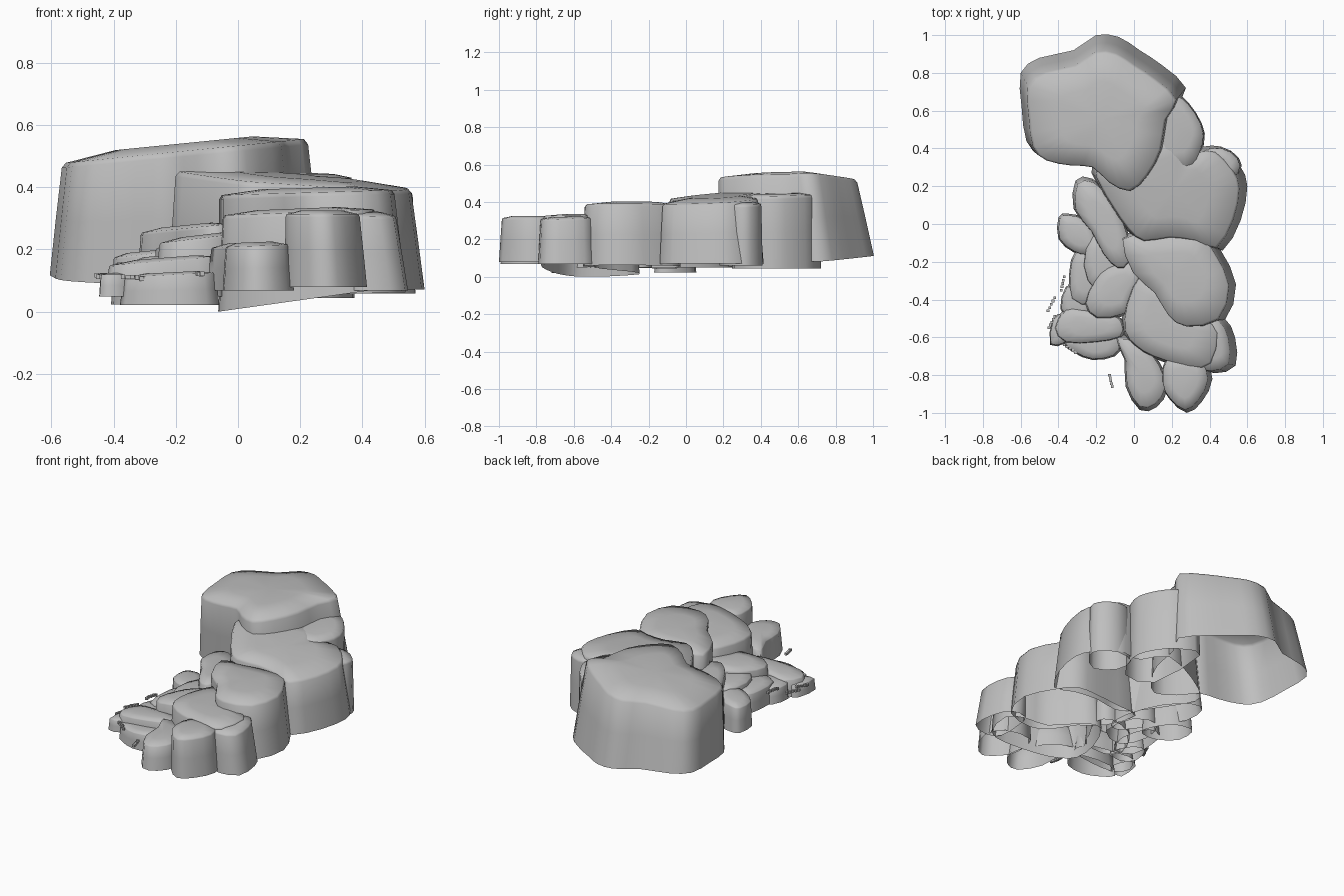
import bpy, bmesh, math, random
from mathutils import Vector

if "Cube" in bpy.data.objects:
    bpy.data.objects.remove(bpy.data.objects["Cube"])

random.seed(4)
grey = bpy.data.materials.new("stone grey")
grey.diffuse_color = (0.52, 0.52, 0.52, 1)
grey.use_nodes = True
grey.node_tree.nodes["Principled BSDF"].inputs["Base Color"].default_value = grey.diffuse_color


def smooth_outline(pts, steps=2):
    """Closed Catmull-Rom curve through the outline points."""
    p = [Vector(q) for q in pts]
    n, out = len(p), []
    for i in range(n):
        a, b, c, d = p[i - 1], p[i], p[(i + 1) % n], p[(i + 2) % n]
        for s in range(steps):
            t = s / steps
            out.append(0.5 * (2 * b + (c - a) * t + (2 * a - 5 * b + 4 * c - d) * t * t
                              + (3 * b - a - 3 * c + d) * t ** 3))
    return out


def rock(name, pts, top, bottom, taper=0.92, dome=0.01, shift=(0, 0), grow=1.0):
    """Open-bottomed boulder shell; top and bottom are (z, x slope, y slope)."""
    outline = smooth_outline(pts)
    c = sum(outline, Vector((0, 0))) / len(outline)
    outline = [c + (v - c) * grow for v in outline]

    def plane(pl, v):
        return pl[0] + pl[1] * (v.x - c.x) + pl[2] * (v.y - c.y)

    bm = bmesh.new()
    rings = []
    # (scale, height fraction, extra height)
    for k, f, up in ((1, 0, 0), ((1 + taper) / 2, 0.5, 0), (taper, 0.96, 0),
                     (taper - 0.03, 1, 0), (0.5, 1, dome)):
        ring = []
        for v in outline:
            q = c + (v - c) * k + Vector(shift) * f
            zb, zt = plane(bottom, v), plane(top, q)
            ring.append(bm.verts.new((q.x, q.y, zb + (zt - zb) * f + up)))
        rings.append(ring)
    n = len(outline)
    for lo, hi in zip(rings, rings[1:]):
        for i in range(n):
            j = (i + 1) % n
            bm.faces.new((lo[i], lo[j], hi[j], hi[i]))
    q = c + Vector(shift)
    tip = bm.verts.new((q.x, q.y, plane(top, q) + dome))
    for i in range(n):
        bm.faces.new((rings[-1][i], rings[-1][(i + 1) % n], tip))
    area = sum((outline[i - 1] - c).cross(outline[i] - c) for i in range(n))
    if area < 0:
        bmesh.ops.reverse_faces(bm, faces=bm.faces)
    me = bpy.data.meshes.new(name)
    bm.to_mesh(me)
    bm.free()
    me.materials.append(grey)
    ob = bpy.data.objects.new(name, me)
    bpy.context.collection.objects.link(ob)
    bpy.ops.object.select_all(action='DESELECT')
    ob.select_set(True)
    bpy.context.view_layer.objects.active = ob
    bpy.ops.object.shade_smooth_by_angle(angle=math.radians(85))


# Large boulders, stepping down from back to front
rock("back_boulder", [(-.6, .8), (-.5, .88), (-.32, .92), (-.2, 1), (-.08, .99), (.03, .92), (.15, .84),
     (.275, .72), (.21, .6), (.18, .42), (.1, .27), (0, .18), (-.12, .23), (-.22, .32), (-.34, .33),
     (-.49, .36), (-.57, .44), (-.595, .62)],
     (.518, .1, 0), (.095, -.04, .05), .9, .025, (-.005, -.05))
rock("side_column", [(.1, .7), (.22, .69), (.29, .64), (.36, .53), (.37, .42), (.28, .26), (.1, .3)],
     (.435, -.02, .02), (.045, 0, 0), .95, .01)
rock("middle_boulder", [(.2, .55), (.3, .42), (.37, .41), (.46, .41), (.56, .31), (.6, .2), (.565, .02),
     (.47, -.14), (.35, -.1), (.2, -.08), (.05, -.1), (-.04, -.03), (-.13, .1), (-.2, .22), (-.22, .32),
     (-.05, .45)],
     (.42, -.07, .05), (.065, .02, 0), .92, .015, (-.012, -.012))
rock("middle_edge_block", [(.34, .38), (.46, .41), (.555, .35), (.56, .27), (.45, .18), (.34, .26)],
     (.39, -.05, 0), (.06, 0, 0), .93, .01)
rock("right_boulder", [(.08, -.04), (.25, -.03), (.38, -.04), (.46, -.14), (.54, -.32), (.48, -.51),
     (.3, -.55), (.2, -.49), (.12, -.36), (0, -.25), (-.06, -.06)],
     (.385, .03, 0), (.055, .03, 0), .94, .015, (-.02, -.01))
rock("front_boulder", [(.03, -.25), (.13, -.29), (.25, -.46), (.38, -.5), (.46, -.58), (.42, -.75),
     (.3, -.77), (.1, -.71), (0, -.65), (-.06, -.57), (-.05, -.42)],
     (.32, .04, 0), (.035, .14, 0), .94, .012)

# Blocks along the front edge
rock("front_right_block", [(.38, -.5), (.48, -.5), (.535, -.6), (.538, -.75), (.43, -.79), (.35, -.75),
     (.35, -.6)], (.312, -.03, .03), (.07, 0, 0), .92, .01, (-.03, 0))
rock("front_block", [(.18, -.69), (.36, -.7), (.415, -.82), (.36, -.94), (.28, -1), (.19, -.93),
     (.15, -.84)], (.315, 0, 0), (.08, 0, 0), .9, .012, (-.01, 0))
rock("front_left_block", [(-.1, -.59), (.04, -.62), (.14, -.74), (.18, -.87), (.12, -.97), (.03, -.985),
     (-.045, -.86), (-.05, -.72)], (.212, .04, 0), (.07, 0, 0), .9, .012)

# Low left-hand stones
rock("left_ridge_stone", [(-.31, .23), (-.22, .24), (-.1, .12), (-.02, -.08), (-.02, -.22), (-.08, -.25),
     (-.16, -.17), (-.23, -.04), (-.32, .08)], (.27, .1, 0), (.05, 0, 0), .92, .01)
rock("left_low_stone", [(-.4, .035), (-.35, .055), (-.25, .02), (-.17, -.13), (-.24, -.17), (-.32, -.15),
     (-.4, -.08)], (.185, .1, 0), (.025, 0, 0), .92, .01)
rock("inner_stone", [(-.14, -.23), (0, -.19), (.06, -.26), (-.01, -.4), (-.05, -.48), (-.2, -.5),
     (-.26, -.42), (-.21, -.3)], (.24, .12, 0), (.05, 0, 0), .92, .01, grow=1.04)
rock("gap_stone", [(-.22, -.06), (-.08, -.1), (-.05, -.3), (-.2, -.36), (-.27, -.22)],
     (.21, .05, 0), (.05, 0, 0), .92, .01, grow=1.03)
rock("left_step_stone", [(-.31, -.15), (-.22, -.14), (-.17, -.3), (-.22, -.43), (-.33, -.4),
     (-.34, -.25)], (.17, .1, 0), (.05, 0, 0), .92, .01, grow=1.03)
rock("left_edge_stone", [(-.36, -.33), (-.28, -.34), (-.22, -.47), (-.32, -.51), (-.39, -.45)],
     (.145, .08, 0), (.05, 0, 0), .92, .008)
rock("lower_slab", [(-.37, -.45), (-.28, -.45), (-.1, -.48), (-.05, -.53), (-.06, -.6), (-.2, -.63),
     (-.37, -.63), (-.43, -.55)], (.165, .08, 0), (.05, 0, 0), .92, .01)
rock("corner_stone", [(-.43, -.5), (-.37, -.48), (-.33, -.57), (-.36, -.63), (-.445, -.64)],
     (.12, 0, 0), (.05, 0, 0), .92, .006)
rock("bottom_slab", [(-.28, -.55), (-.1, -.56), (-.06, -.63), (-.1, -.7), (-.22, -.72), (-.32, -.68),
     (-.38, -.62)], (.12, .05, 0), (.022, 0, 0), .92, .008)

# Little rows of loose chips at the left edge: start, end, height
for i, (a, b, z) in enumerate([((-.455, -.46), (-.42, -.39), .12), ((-.385, -.35), (-.37, -.28), .15),
                               ((-.13, -.8), (-.115, -.86), .125), ((-.37, -.64), (-.31, -.68), .11),
                               ((-.45, -.55), (-.42, -.49), .115)]):
    bm = bmesh.new()
    for k in range(5):
        p = Vector(a).lerp(Vector(b), k / 4)
        r = bmesh.ops.create_cube(bm, size=.014)
        bmesh.ops.translate(bm, verts=r["verts"], vec=(p.x, p.y, z + random.uniform(-.004, .004)))
    me = bpy.data.meshes.new("loose_chips")
    bm.to_mesh(me)
    bm.free()
    me.materials.append(grey)
    bpy.context.collection.objects.link(bpy.data.objects.new("loose_chips_%d" % (i + 1), me))

# Rest the lowest rim on z = 0
low = min(v.co.z for o in bpy.data.objects for v in o.data.vertices)
for o in bpy.data.objects:
    o.location.z -= low
